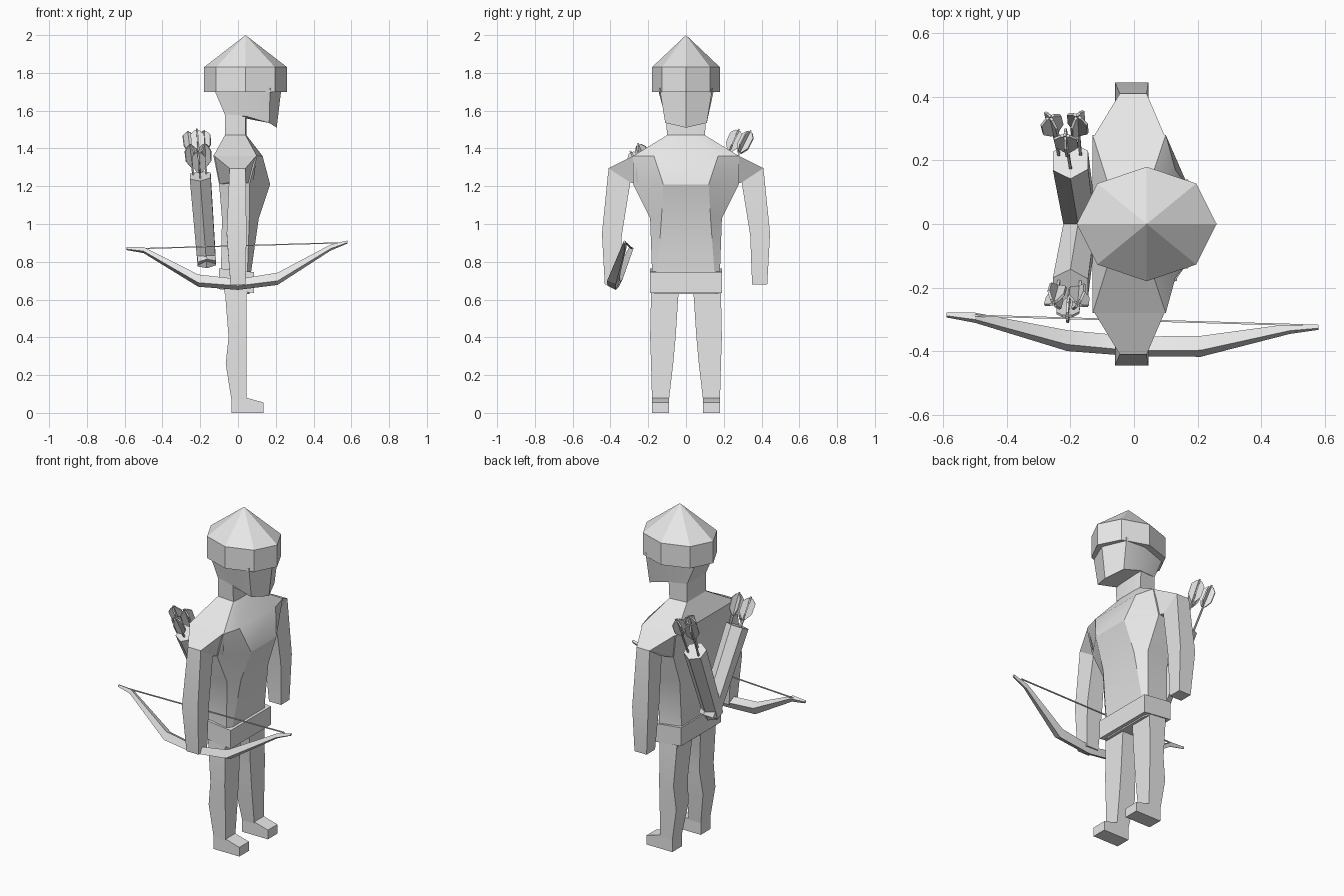
import bpy, bmesh, math
from mathutils import Vector

if "Cube" in bpy.data.objects:
    bpy.data.objects.remove(bpy.data.objects["Cube"])

grey = bpy.data.materials.new("plain_grey")
grey.diffuse_color = (0.8, 0.8, 0.8, 1)
grey.use_nodes = True
grey.node_tree.nodes["Principled BSDF"].inputs["Base Color"].default_value = grey.diffuse_color


def finish(name, bm):
    bmesh.ops.recalc_face_normals(bm, faces=bm.faces)
    me = bpy.data.meshes.new(name)
    bm.to_mesh(me)
    bm.free()
    me.materials.append(grey)
    me.shade_smooth()
    me.set_sharp_from_angle(angle=math.radians(25))
    ob = bpy.data.objects.new(name, me)
    bpy.context.collection.objects.link(ob)
    return ob


def loft(name, rings):
    """Skin a list of equal-length point rings and cap both ends."""
    bm = bmesh.new()
    vs = [[bm.verts.new(p) for p in r] for r in rings]
    n = len(rings[0])
    for a, b in zip(vs, vs[1:]):
        for i in range(n):
            j = (i + 1) % n
            bm.faces.new((a[i], a[j], b[j], b[i]))
    bm.faces.new(vs[0])
    bm.faces.new(vs[-1])
    return finish(name, bm)


def flip(rings, s):
    return [[(x, y * s, z) for x, y, z in r] for r in rings]


def mirrored(half):
    """Complete a ring of points given on the +y half, front to back."""
    back = [(x, -y, z) for x, y, z in reversed(half) if y > 0]
    return list(half) + back


SIDES = (("left", 1), ("right", -1))

# Torso and neck: z, then front, flank and back corners as (x, y)
levels = [
    (0.63, (.06, .15), (.05, .18), (-.07, .18)),
    (0.75, (.07, .15), (.05, .18), (-.09, .17)),
    (1.03, (.11, .13), (.06, .19), (-.085, .18)),
    (1.21, (.17, .12), (.06, .28), (-.10, .26)),
    (1.36, (.13, .17), (.10, .28), (-.13, .28)),
    (1.47, (.045, .06), (.04, .10), (-.07, .09)),
    (1.62, (.045, .06), (.04, .11), (-.07, .09)),
]
loft("torso", [mirrored([(x, y, z) for x, y in pts]) for z, *pts in levels])

# Head with a pointed jaw
jaw = [(.205, 0, 1.51), (.165, .11, 1.535), (.045, .11, 1.57), (-.07, .09, 1.58)]
brow = [(.23, 0, 1.72), (.17, .14, 1.72), (.04, .15, 1.72), (-.13, .09, 1.72)]
loft("head", [mirrored(jaw), mirrored(brow)])

# Eight-sided pointed hat with an upright band
bm = bmesh.new()
low, high = [], []
for i in range(8):
    a = i * math.pi / 4
    x, y = .04 + .22 * math.cos(a), .18 * math.sin(a)
    low.append(bm.verts.new((x, y, 1.70)))
    high.append(bm.verts.new((x, y, 1.83)))
tip = bm.verts.new((.04, 0, 2.0))
for i in range(8):
    j = (i + 1) % 8
    bm.faces.new((low[i], low[j], high[j], high[i]))
    bm.faces.new((high[i], high[j], tip))
bm.faces.new(low)
finish("hat", bm)

# Arms, from the shoulder joint down to the hand
arm = [
    [(-.13, .27, 1.365), (.10, .27, 1.365), (.08, .25, 1.21), (-.10, .25, 1.21)],
    [(-.045, .41, 1.295), (.04, .41, 1.295), (.04, .295, 1.22), (-.045, .295, 1.22)],
    [(-.06, .445, .95), (.045, .445, .95), (.045, .34, .94), (-.06, .34, .94)],
    [(-.04, .43, .68), (.04, .43, .68), (.04, .35, .68), (-.04, .35, .68)],
]
# Legs: z, inner y, outer y, back x, front x
leg_levels = [(.70, .02, .18, -.07, .045), (.63, .04, .185, -.068, .045),
              (.40, .055, .19, -.05, .045), (.26, .068, .185, -.065, .045),
              (.07, .09, .18, -.035, .045)]
leg = [[(b, i, z), (f, i, z), (f, o, z), (b, o, z)] for z, i, o, b, f in leg_levels]
# Feet: side profile swept across the width
sole = [(-.035, 0), (.135, 0), (.135, .055), (.045, .08), (-.035, .08)]
foot = [[(x, y, z) for x, z in sole] for y in (.09, .18)]
for side, s in SIDES:
    loft(side + "_arm", flip(arm, s))
    loft(side + "_leg", flip(leg, s))
    loft(side + "_foot", flip(foot, s))

# Belt, slightly higher at the back
loft("belt", [[(.085, -.19, z), (.085, .19, z), (-.1, .19, z + .02), (-.1, -.19, z + .02)]
              for z in (.635, .745)])


# Two crossed quivers with arrows
def tube(name, p, q, rp, rq, n):
    d = (q - p).normalized()
    u = Vector((1, 0, 0))
    u = (u - d * u.dot(d)).normalized()
    v = d.cross(u)
    ang = [2 * math.pi * (i + .5) / n for i in range(n)]
    return loft(name, [[c + (u * math.cos(a) + v * math.sin(a)) * r for a in ang]
                       for c, r in ((p, rp), (q, rq))])


def feather(name, base, d, w, length):
    """Thin tapered plate along direction d, w wide."""
    t = d.cross(w).normalized() * .004
    out = [base - w * .3, base - w + d * length * .3, base - w + d * length * .8,
           base - w * .4 + d * length, base + w * .4 + d * length,
           base + w + d * length * .8, base + w + d * length * .3, base + w * .3]
    loft(name, [[p - t for p in out], [p + t for p in out]])


for side, s in SIDES:
    bottom = Vector((-.165, -.02 * s, .79))
    top = Vector((-.20, .20 * s, 1.255))
    tube(side + "_quiver", bottom, top, .056, .064, 6)
    d = (top - bottom).normalized()
    u = Vector((1, 0, 0))
    v = d.cross(u).normalized()
    reach = .03 if s < 0 else .13
    for k, (ox, oy, extra) in enumerate([(-.035, .02, .015), (.0, -.025, 0), (.03, .02, .02)]):
        start = top + u * ox + v * oy
        lean = (d + u * ox * 1.2 + v * oy * 1.2).normalized()
        fb = start + lean * (reach + extra)
        name = f"{side}_arrow_{k + 1}"
        tube(name + "_shaft", start - d * .05, fb + lean * .13, .006, .006, 4)
        a = (u + v * (.6 - .6 * k)).normalized()
        feather(name + "_feather_a", fb, lean, a * .036, .12)
        feather(name + "_feather_b", fb, lean, lean.cross(a) * .036, .12)

# Bow held in the right hand: x, y, z, half depth, half width along the path
path = [(-.59, -.286, .87, .006, .006), (-.50, -.295, .862, .012, .012),
        (-.21, -.367, .70, .024, .025), (0, -.385, .68, .02, .025),
        (.21, -.385, .71, .024, .025), (.49, -.33, .875, .012, .012),
        (.58, -.325, .905, .006, .006)]
across = Vector((0, .9, -.43))
depth = Vector((0, .43, .9))
loft("bow", [[Vector((x, y, z)) + depth * (h * i) + across * (w * j)
              for i, j in ((-1, -1), (1, -1), (1, 1), (-1, 1))]
             for x, y, z, h, w in path])
loft("bow_string", [[(x, y + i * .003, z + j * .003)
                     for i, j in ((-1, -1), (1, -1), (1, 1), (-1, 1))]
                    for x, y, z in ((-.51, -.288, .87), (.53, -.318, .90))])
